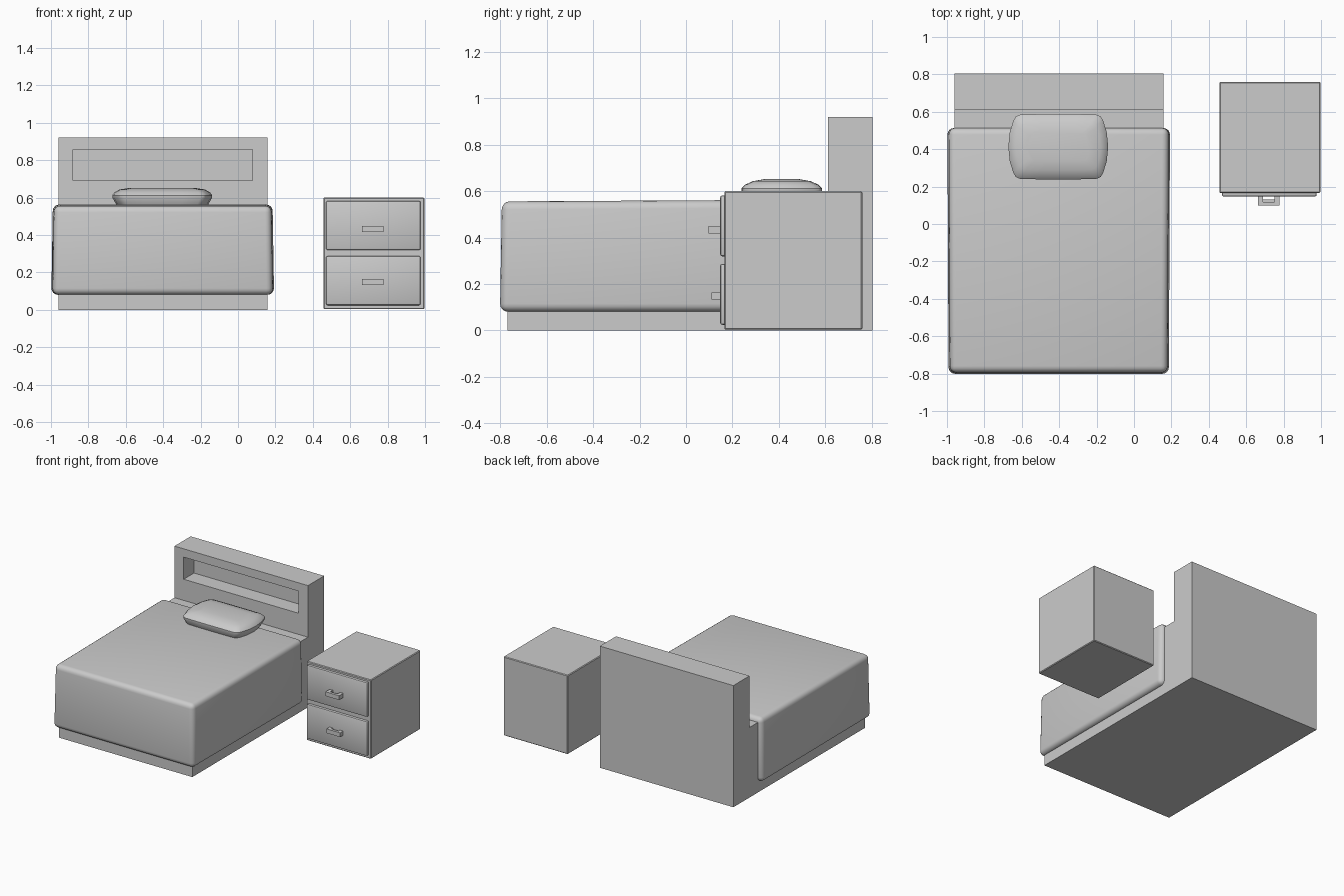
import bpy, bmesh
from mathutils import Vector

if "Cube" in bpy.data.objects:
    bpy.data.objects.remove(bpy.data.objects["Cube"])


def make_object(name, bm, smooth=False):
    bmesh.ops.recalc_face_normals(bm, faces=bm.faces)
    mesh = bpy.data.meshes.new(name)
    bm.to_mesh(mesh)
    bm.free()
    obj = bpy.data.objects.new(name, mesh)
    bpy.context.collection.objects.link(obj)
    if smooth:
        bpy.ops.object.select_all(action='DESELECT')
        bpy.context.view_layer.objects.active = obj
        obj.select_set(True)
        bpy.ops.object.shade_smooth_by_angle(angle=0.6)
    return obj


def box(name, lo, hi, bevel=0, segments=2, shape=None):
    """Box between two corners; shape adjusts corner positions before bevelling."""
    bm = bmesh.new()
    bmesh.ops.create_cube(bm, size=1)
    for v in bm.verts:
        v.co = Vector([lo[i] if v.co[i] < 0 else hi[i] for i in range(3)])
        if shape:
            v.co = Vector(shape(v.co))
    if bevel:
        bmesh.ops.bevel(bm, geom=bm.edges[:], offset=bevel, segments=segments,
                        profile=0.5, affect='EDGES')
    return make_object(name, bm, bevel > 0)


def extrude_profile(name, points, vector):
    bm = bmesh.new()
    face = bm.faces.new([bm.verts.new(p) for p in points])
    res = bmesh.ops.extrude_face_region(bm, geom=[face], use_keep_orig=True)
    moved = [g for g in res['geom'] if isinstance(g, bmesh.types.BMVert)]
    bmesh.ops.translate(bm, verts=moved, vec=vector)
    return make_object(name, bm)


# Bed frame with raised headboard
profile = [(-0.77, 0), (0.805, 0), (0.805, 0.92), (0.612, 0.92),
           (0.612, 0.53), (-0.77, 0.53)]
frame = extrude_profile("bed_frame", [(-0.96, y, z) for y, z in profile], (1.117, 0, 0))

# Recessed shelf in the headboard
cutter = box("niche_cutter", (-0.883, 0.5, 0.69), (0.077, 0.735, 0.857))
cutter.hide_render = True
cut = frame.modifiers.new("niche", 'BOOLEAN')
cut.object = cutter
cut.solver = 'EXACT'
bpy.context.view_layer.objects.active = frame
bpy.ops.object.modifier_apply(modifier=cut.name)
bpy.data.objects.remove(cutter)


# Mattress, tapering slightly to the top and to the foot
def mattress_shape(co):
    x, y, z = co
    inset = (0.008 if z > 0.3 else 0) + (0.006 if y < 0 else 0)
    x += inset if x < -0.4 else -inset
    if z > 0.3:
        y += 0.008 if y < 0 else 0
        z += 0.007 if y > 0 else 0
    return x, y, z


box("mattress", (-0.998, -0.802, 0.08), (0.193, 0.513, 0.556), 0.035, 4, mattress_shape)

# Pillow: stacked bowed outlines (width, depth, height)
outline = [(1, 0), (0.97, 0.45), (0.90, 0.80), (0.85, 0.93), (0.76, 0.99), (0.4, 1)]
outline += [(-x, y) for x, y in reversed(outline[1:])] + [(-1, 0)]
outline += [(x, -y) for x, y in reversed(outline[1:-1])]
levels = [(0.235, 0.148, 0.54), (0.25, 0.162, 0.57), (0.267, 0.174, 0.60), (0.267, 0.174, 0.612),
          (0.255, 0.158, 0.628), (0.228, 0.125, 0.643), (0.17, 0.075, 0.652)]
bm = bmesh.new()
rings = [[bm.verts.new((-0.405 + x * w, 0.413 + y * d, z)) for x, y in outline]
         for w, d, z in levels]
n = len(outline)
for a, b in zip(rings, rings[1:]):
    for i in range(n):
        j = (i + 1) % n
        bm.faces.new((a[i], a[j], b[j], b[i]))
bm.faces.new(rings[0])
bm.faces.new(rings[-1])
make_object("pillow", bm, True)

# Nightstand with two drawers and bracket handles
box("nightstand", (0.457, 0.165, 0.003), (0.996, 0.76, 0.6), 0.005, 1)
for label, z0, z1, hz, hy in (("lower", 0.024, 0.287, 0.148, 0.110),
                              ("upper", 0.319, 0.582, 0.433, 0.098)):
    box(label + "_drawer", (0.47, 0.147, z0), (0.977, 0.175, z1), 0.01, 2)
    u = [(0.663, 0.152), (0.663, hy), (0.777, hy), (0.777, 0.152),
         (0.750, 0.152), (0.750, hy + 0.02), (0.690, hy + 0.02), (0.690, 0.152)]
    extrude_profile(label + "_handle", [(x, y, hz - 0.016) for x, y in u], (0, 0, 0.032))
